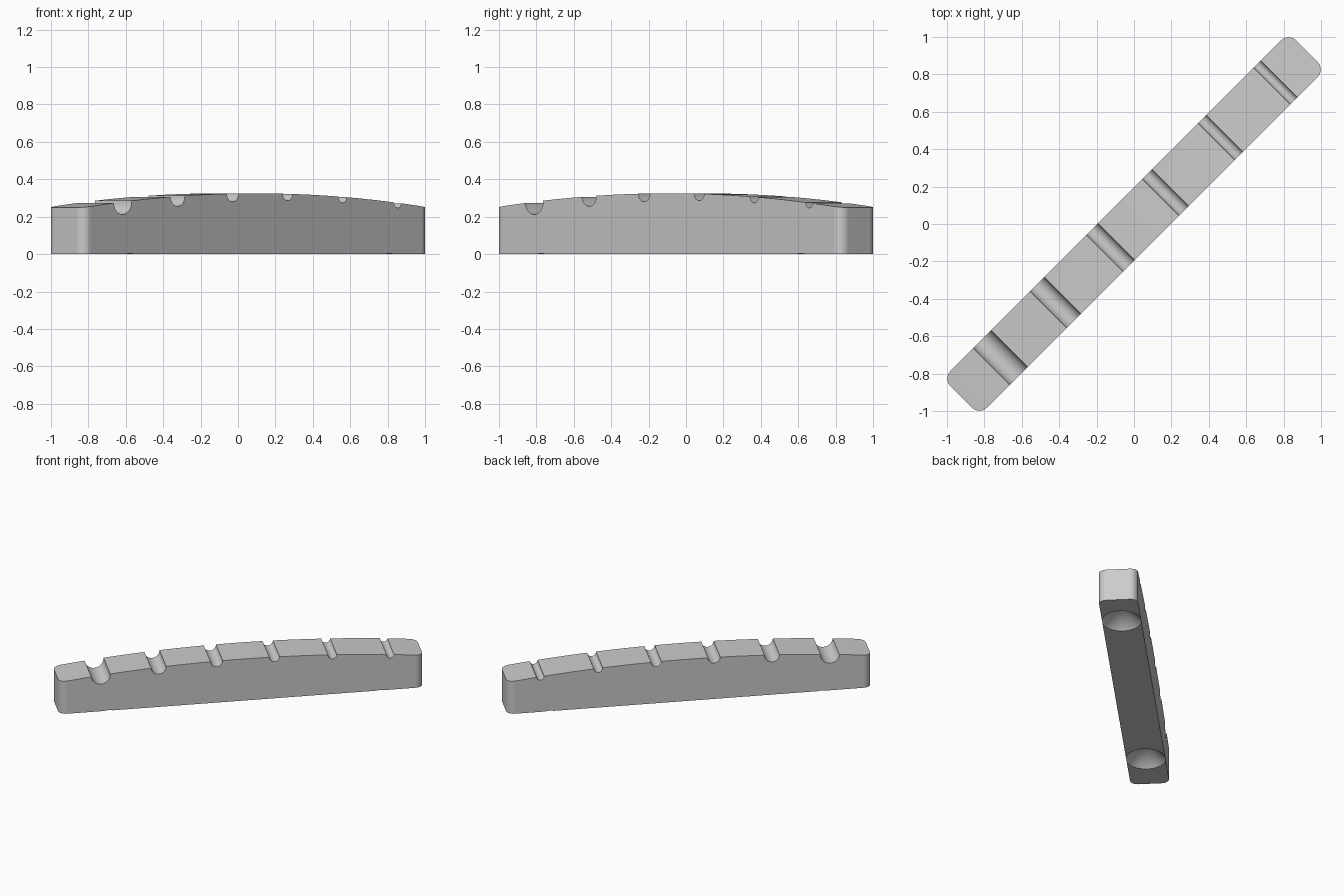
import bpy, bmesh, math
from mathutils import Matrix

cube = bpy.data.objects.get("Cube")
if cube:
    bpy.data.objects.remove(cube)

HALF_LENGTH, HALF_WIDTH, CORNER = 1.307, 0.138, 0.056
CROWN, END_HEIGHT = 0.325, 0.249
ARC = (HALF_LENGTH ** 2 + (CROWN - END_HEIGHT) ** 2) / (2 * (CROWN - END_HEIGHT))

# Slots run from wide to narrow at an even spacing
slot_radii = [0.068, 0.054, 0.044, 0.037, 0.032, 0.027]
slots = [(-1.01 + 0.416 * i, r) for i, r in enumerate(slot_radii)]


def top(u):
    return CROWN - ARC + math.sqrt(ARC * ARC - u * u)


def new_object(name, bm):
    mesh = bpy.data.meshes.new(name)
    bm.to_mesh(mesh)
    bm.free()
    obj = bpy.data.objects.new(name, mesh)
    bpy.context.collection.objects.link(obj)
    obj.rotation_euler.z = math.radians(45)
    return obj


def crown_points(a, b, steps=3):
    return [(a + (b - a) * i / steps, top(a + (b - a) * i / steps)) for i in range(steps + 1)]


# Side profile: flat base, crowned top with half-round slots
profile = [(HALF_LENGTH, 0), (-HALF_LENGTH, 0)]
start = -HALF_LENGTH
for u, r in slots:
    profile += crown_points(start, u - r)
    for i in range(1, 14):
        a = math.pi * (1 + i / 14)
        profile.append((u + r * math.cos(a), top(u) + r * math.sin(a)))
    start = u + r
profile += crown_points(start, HALF_LENGTH)

# Body: the profile extruded across the width, with rounded upright corners
bm = bmesh.new()
face = bm.faces.new([bm.verts.new((u, -HALF_WIDTH, z)) for u, z in profile])
extruded = bmesh.ops.extrude_face_region(bm, geom=[face])["geom"]
bmesh.ops.translate(bm, vec=(0, 2 * HALF_WIDTH, 0),
                    verts=[v for v in extruded if isinstance(v, bmesh.types.BMVert)])
bmesh.ops.recalc_face_normals(bm, faces=bm.faces)
corners = [e for e in bm.edges
           if all(abs(v.co.x) > HALF_LENGTH - 0.001 for v in e.verts)
           and abs(e.verts[0].co.z - e.verts[1].co.z) > 0.1]
bmesh.ops.bevel(bm, geom=corners, offset=CORNER, offset_type='OFFSET', segments=8,
                profile=0.5, affect='EDGES')
body = new_object("slotted_bar", bm)

# Conical recesses in the underside
RECESS, BELOW = 0.142, 0.02
cutters = []
for u in (-0.955, 1.005):
    bm = bmesh.new()
    bmesh.ops.create_cone(bm, cap_ends=True, segments=48, radius1=RECESS + BELOW, radius2=0,
                          depth=RECESS + BELOW,
                          matrix=Matrix.Translation((u, 0, (RECESS - BELOW) / 2)))
    cutter = new_object("recess_cutter", bm)
    cutter.hide_render = True
    cutters.append(cutter)
    cut = body.modifiers.new("recess", 'BOOLEAN')
    cut.operation, cut.solver, cut.object = 'DIFFERENCE', 'EXACT', cutter

bpy.ops.object.select_all(action='DESELECT')
body.select_set(True)
bpy.context.view_layer.objects.active = body
for name in [m.name for m in body.modifiers]:
    bpy.ops.object.modifier_apply(modifier=name)
for cutter in cutters:
    bpy.data.objects.remove(cutter)

# Single pale grey material
grey = bpy.data.materials.new("pale_grey")
grey.use_nodes = True
colour = (0.6, 0.6, 0.6, 1)
grey.diffuse_color = colour
grey.node_tree.nodes["Principled BSDF"].inputs["Base Color"].default_value = colour
body.data.materials.clear()
body.data.materials.append(grey)

bpy.ops.object.shade_smooth_by_angle(angle=math.radians(30))
weighted = body.modifiers.new("even_shading", 'WEIGHTED_NORMAL')
weighted.keep_sharp = True
